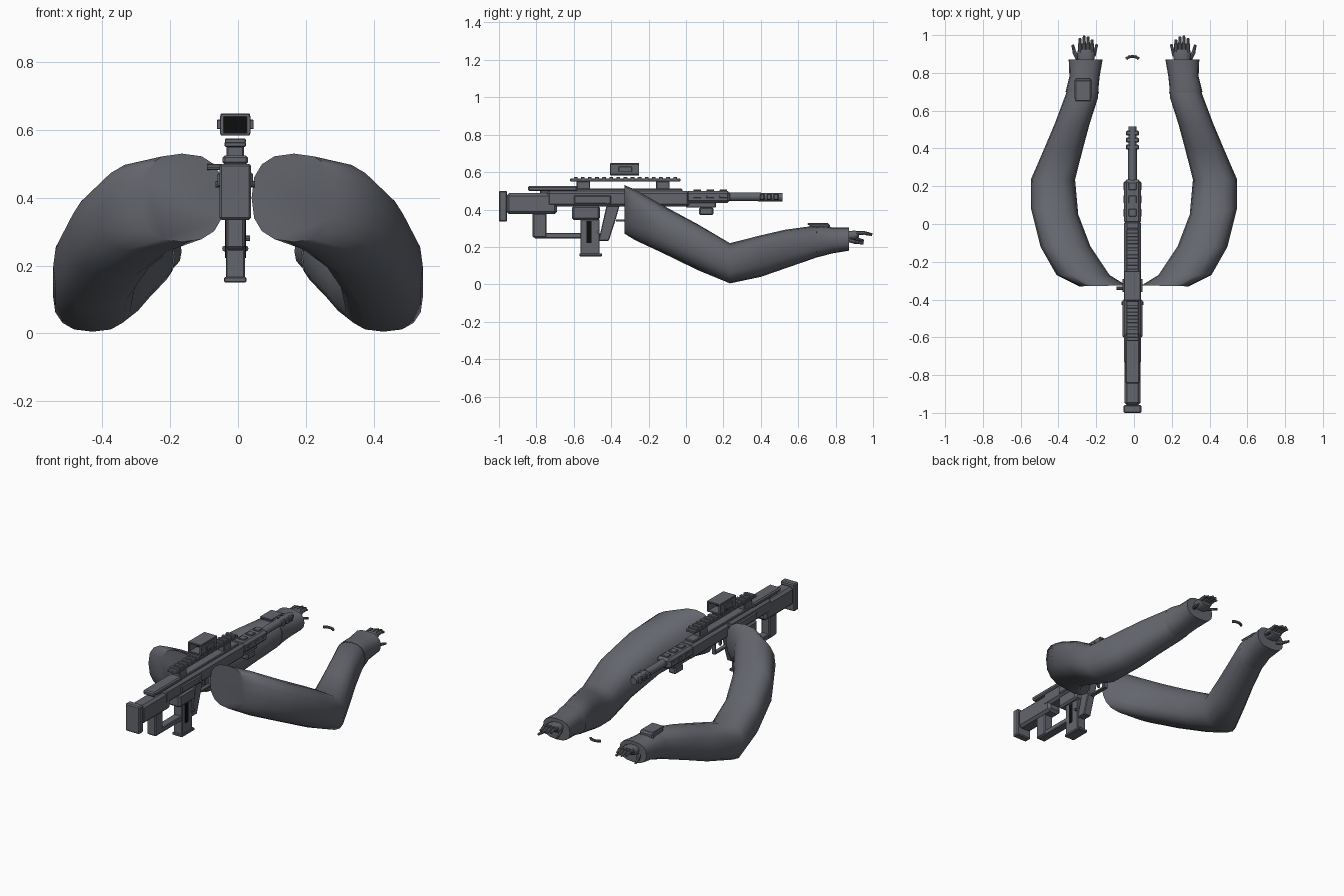
import bpy, bmesh, math
from mathutils import Vector

CX = -0.008  # rifle centre line


def material(name, rgb):
    m = bpy.data.materials.new(name)
    m.diffuse_color = (*rgb, 1)
    return m


GREY = material("slate grey", (0.125, 0.132, 0.152))
BLACK = material("black", (0.004, 0.004, 0.004))


def finish(name, bm, mat=GREY, angle=35):
    bmesh.ops.recalc_face_normals(bm, faces=bm.faces)
    me = bpy.data.meshes.new(name)
    bm.to_mesh(me)
    bm.free()
    me.materials.append(mat)
    ob = bpy.data.objects.new(name, me)
    bpy.context.collection.objects.link(ob)
    if angle:
        bpy.ops.object.select_all(action='DESELECT')
        ob.select_set(True)
        bpy.context.view_layer.objects.active = ob
        bpy.ops.object.shade_smooth_by_angle(angle=math.radians(angle))
    return ob


def box(name, x0, x1, y0, y1, z0, z1, bevel=0.0, mat=GREY):
    bm = bmesh.new()
    bmesh.ops.create_cube(bm, size=1)
    for v in bm.verts:
        v.co = ((x0 + x1) / 2 + v.co.x * (x1 - x0), (y0 + y1) / 2 + v.co.y * (y1 - y0),
                (z0 + z1) / 2 + v.co.z * (z1 - z0))
    if bevel:
        bmesh.ops.bevel(bm, geom=bm.edges[:], offset=bevel, segments=1, affect='EDGES')
    return finish(name, bm, mat, 0)


def mid(name, w, y0, y1, z0, z1, bevel=0.004, mat=GREY):
    return box(name, CX - w, CX + w, y0, y1, z0, z1, bevel, mat)


def rod(name, a, b, r0, r1=None, seg=12):
    a, b = Vector(a), Vector(b)
    bm = bmesh.new()
    bmesh.ops.create_cone(bm, cap_ends=True, segments=seg, radius1=r0, radius2=r1 or r0,
                          depth=(b - a).length)
    q = (b - a).to_track_quat('Z', 'Y')
    for v in bm.verts:
        v.co = q @ v.co + (a + b) / 2
    return finish(name, bm)


def prism(name, profile, w, bevel=0.004):
    """Side profile of (y, z) points extruded across the rifle."""
    bm = bmesh.new()
    f = bm.faces.new([bm.verts.new((CX - w, y, z)) for y, z in profile])
    ext = bmesh.ops.extrude_face_region(bm, geom=[f])
    for v in ext['geom']:
        if isinstance(v, bmesh.types.BMVert):
            v.co.x = CX + w
    bmesh.ops.bevel(bm, geom=bm.edges[:], offset=bevel, segments=1, affect='EDGES')
    return finish(name, bm, GREY, 0)


def sleeve(name, rings, s, seg=16, angle=50):
    """Loft through rings of (inner x, inner y, outer x, outer y, bottom z, top z)."""
    bm = bmesh.new()
    loops = []
    for xi, yi, xo, yo, zb, zt in rings:
        loop = []
        for i in range(seg):
            t = 2 * math.pi * i / seg
            c, d = math.cos(t), math.sin(t)
            u = math.copysign(abs(c) ** 0.8, c) / 2 + 0.5
            w = math.copysign(abs(d) ** 0.8, d) / 2 + 0.5
            loop.append(bm.verts.new((s * (xi + (xo - xi) * u), yi + (yo - yi) * u, zb + (zt - zb) * w)))
        loops.append(loop)
    for a, b in zip(loops, loops[1:]):
        for i in range(seg):
            j = (i + 1) % seg
            bm.faces.new((a[i], a[j], b[j], b[i]))
    bm.faces.new(loops[0])
    bm.faces.new(loops[-1])
    return finish(name, bm, GREY, angle)


# Arms, cuffs and hands
ARM = [(0.04, -0.325, 0.29, -0.33, 0.27, 0.53), (0.13, -0.27, 0.41, -0.27, 0.235, 0.505),
       (0.23, -0.12, 0.495, -0.12, 0.165, 0.42), (0.295, 0.05, 0.545, 0.08, 0.075, 0.32),
       (0.312, 0.235, 0.546, 0.235, 0.005, 0.22), (0.27, 0.40, 0.475, 0.40, 0.04, 0.262),
       (0.235, 0.53, 0.42, 0.53, 0.085, 0.292), (0.19, 0.67, 0.36, 0.69, 0.137, 0.312),
       (0.19, 0.72, 0.35, 0.73, 0.155, 0.30)]
CUFF = [(0.186, 0.69, 0.362, 0.70, 0.143, 0.31), (0.188, 0.72, 0.355, 0.73, 0.15, 0.312),
        (0.182, 0.78, 0.342, 0.78, 0.165, 0.305), (0.166, 0.872, 0.346, 0.872, 0.18, 0.305)]
FINGERS = [(0.222, 0.975), (0.243, 0.992), (0.264, 0.996), (0.286, 0.982)]

for s, side in ((1, "right"), (-1, "left")):
    sleeve(side + "_arm", ARM, s)
    sleeve(side + "_cuff", CUFF, s)
    sleeve(side + "_palm", [(0.215, 0.85, 0.295, 0.85, 0.235, 0.285),
                            (0.205, 0.90, 0.302, 0.90, 0.235, 0.288),
                            (0.213, 0.925, 0.296, 0.925, 0.25, 0.285)], s, 10)
    for n, (x, tip) in enumerate(FINGERS):
        rod(f"{side}_finger_{n}", (s * x, 0.91, 0.272), (s * x, 0.955, 0.276), 0.0105, seg=8)
        rod(f"{side}_fingertip_{n}", (s * x, 0.95, 0.276), (s * x, tip, 0.266), 0.0095, 0.007, 8)
    rod(side + "_thumb", (s * 0.298, 0.875, 0.235), (s * 0.316, 0.91, 0.225), 0.011, seg=8)
    rod(side + "_thumb_tip", (s * 0.314, 0.905, 0.226), (s * 0.325, 0.948, 0.22), 0.01, 0.007, 8)
    rod(side + "_little_finger", (s * 0.212, 0.89, 0.25), (s * 0.197, 0.95, 0.232), 0.009, 0.007, 8)

# Wrist device on the left arm
box("wrist_device", -0.315, -0.225, 0.66, 0.77, 0.285, 0.325, 0.008)
box("wrist_device_lid", -0.31, -0.23, 0.65, 0.76, 0.318, 0.328, 0.003)

# Small loose curved bracket between the hands
for i in range(5):
    t0, t1 = math.pi * (0.1 + i * 0.16), math.pi * (0.1 + (i + 1) * 0.16)
    rod(f"bracket_{i}", (CX + 0.035 * math.cos(t0), 0.868 + 0.02 * math.sin(t0), 0.25),
        (CX + 0.035 * math.cos(t1), 0.868 + 0.02 * math.sin(t1), 0.25), 0.008, seg=8)

# Stock
mid("butt_pad", 0.047, -1.0, -0.957, 0.335, 0.50, 0.006)
mid("stock", 0.042, -0.96, -0.69, 0.375, 0.487, 0.014)
mid("cheek_rest", 0.038, -0.845, -0.58, 0.498, 0.525, 0.007)
mid("cheek_rest_post", 0.02, -0.78, -0.66, 0.48, 0.505)
mid("stock_post", 0.028, -0.82, -0.745, 0.25, 0.38, 0.006)
mid("stock_lower_bar", 0.025, -0.81, -0.46, 0.245, 0.275)

# Receiver and handguard
mid("receiver", 0.044, -0.745, 0.02, 0.415, 0.50, 0.014)
mid("receiver_upper", 0.03, -0.66, -0.02, 0.49, 0.512)
mid("receiver_side_plates", 0.052, -0.60, -0.40, 0.43, 0.475, 0.006)
mid("handguard", 0.045, 0.0, 0.235, 0.435, 0.50, 0.014)
for y in (0.04, 0.11, 0.18):
    mid("handguard_slot", 0.047, y, y + 0.04, 0.462, 0.476, 0.001)
    mid("handguard_top_block", 0.02, y, y + 0.04, 0.495, 0.507, 0.002)
rod("bolt_handle", (-0.04, -0.34, 0.49), (-0.092, -0.34, 0.49), 0.009, seg=8)
rod("selector_pin", (CX - 0.058, -0.42, 0.44), (CX + 0.058, -0.42, 0.44), 0.01, seg=8)

# Barrel and muzzle brake
rod("barrel", (CX, 0.22, 0.468), (CX, 0.40, 0.468), 0.023)
rod("muzzle_brake", (CX, 0.385, 0.466), (CX, 0.515, 0.466), 0.022)
for y in (0.395, 0.432, 0.469):
    mid("muzzle_port", 0.035, y, y + 0.025, 0.45, 0.484, 0.005)

# Underside fittings
mid("under_rail", 0.025, 0.0, 0.16, 0.41, 0.44)
mid("under_lamp", 0.025, 0.07, 0.147, 0.37, 0.412, 0.007)
mid("magazine_well", 0.045, -0.61, -0.46, 0.345, 0.42, 0.01)
mid("magazine", 0.028, -0.565, -0.462, 0.16, 0.35)
mid("magazine_base", 0.033, -0.57, -0.45, 0.15, 0.166, 0.003)
mid("magazine_window", 0.031, -0.533, -0.505, 0.222, 0.338, 0, BLACK)
rod("magazine_catch", (CX, -0.47, 0.28), (0.036, -0.47, 0.28), 0.008, seg=8)
prism("grip", [(-0.425, 0.42), (-0.355, 0.42), (-0.375, 0.35), (-0.413, 0.232), (-0.468, 0.232)], 0.024)
prism("trigger", [(-0.325, 0.42), (-0.305, 0.42), (-0.31, 0.365), (-0.32, 0.365)], 0.008, 0.002)
mid("trigger_guard_bottom", 0.012, -0.375, -0.25, 0.335, 0.347, 0.002)
mid("trigger_guard_front", 0.012, -0.262, -0.25, 0.335, 0.42, 0.002)

# Sight rail with teeth
mid("sight_rail", 0.032, -0.62, -0.03, 0.55, 0.565, 0.003)
for i in range(15):
    y = -0.60 + i * 0.038
    mid("rail_tooth", 0.031, y, y + 0.02, 0.562, 0.574, 0.002)
for y in (-0.585, -0.16):
    mid("rail_riser", 0.026, y, y + 0.073, 0.495, 0.552)

# Reflex sight: open frame with dark lens
mid("sight_base", 0.043, -0.405, -0.25, 0.583, 0.592, 0.002)
mid("sight_top", 0.043, -0.405, -0.25, 0.638, 0.648, 0.002)
for s in (-1, 1):
    x = CX + s * 0.039
    box("sight_side", x - 0.006, x + 0.006, -0.405, -0.25, 0.588, 0.642, 0.002)
    x = CX + s * 0.048
    box("sight_knob", x - 0.006, x + 0.006, -0.36, -0.29, 0.602, 0.63, 0.002)
mid("sight_lens", 0.034, -0.332, -0.324, 0.591, 0.639, 0, BLACK)
